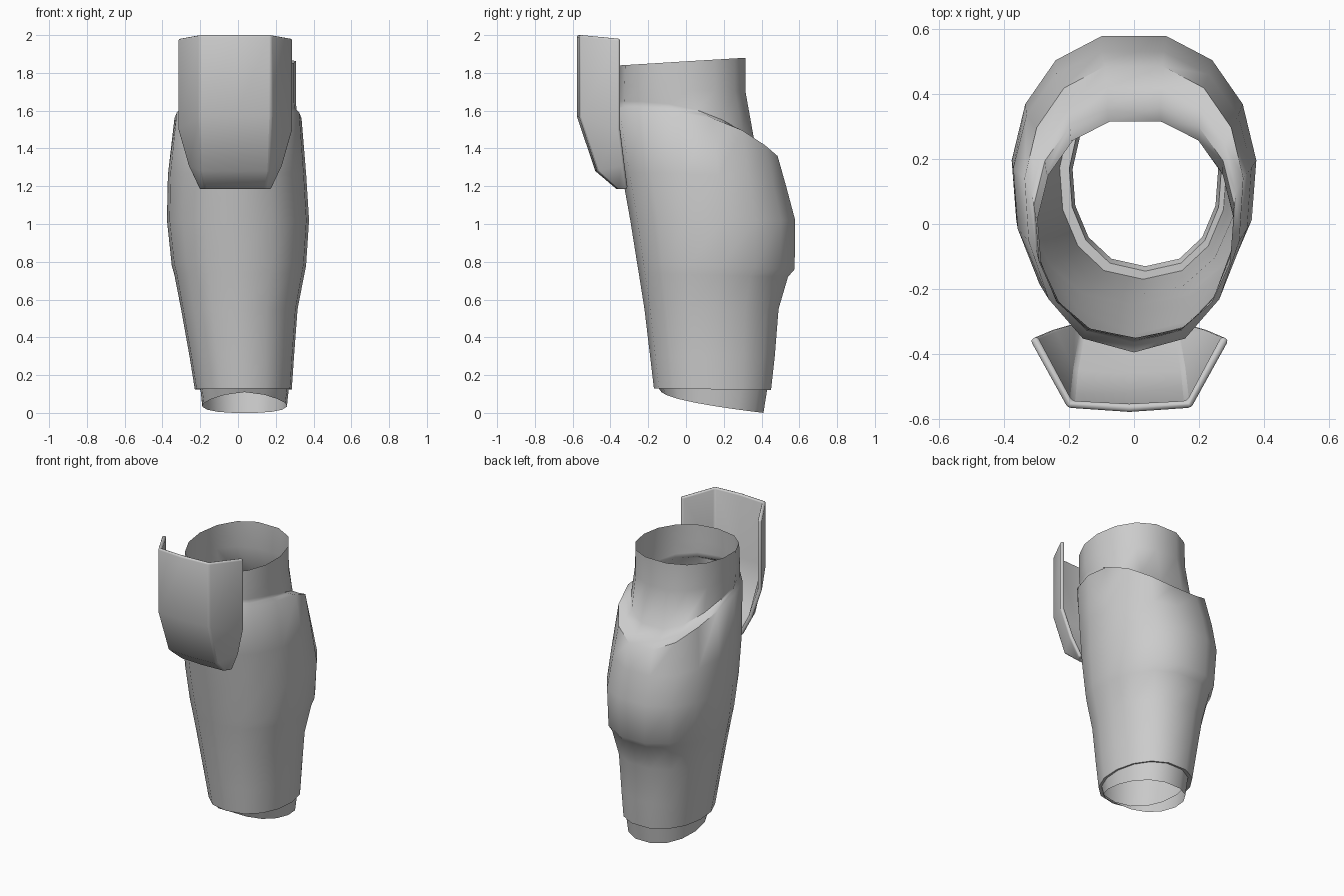
import bpy, bmesh, math

if "Cube" in bpy.data.objects:
    bpy.data.objects.remove(bpy.data.objects["Cube"])

SIDES = 15


def make_object(name, rows, closed):
    """Skin a stack of point rows with quads."""
    bm = bmesh.new()
    grid = [[bm.verts.new(p) for p in row] for row in rows]
    n = len(rows[0])
    for a, b in zip(grid, grid[1:]):
        for i in range(n if closed else n - 1):
            j = (i + 1) % n
            bm.faces.new((a[i], a[j], b[j], b[i]))
    mesh = bpy.data.meshes.new(name)
    bm.to_mesh(mesh)
    bm.free()
    obj = bpy.data.objects.new(name, mesh)
    bpy.context.collection.objects.link(obj)
    return obj


def smooth(obj, degrees):
    bpy.ops.object.select_all(action='DESELECT')
    obj.select_set(True)
    bpy.context.view_layer.objects.active = obj
    bpy.ops.object.shade_smooth_by_angle(angle=math.radians(degrees))


def ring(z_front, z_back, cx, half_x, y_front, y_back, cy, power):
    """Egg-shaped section, one vertex at the front and a flat at the back."""
    pts = []
    for i in range(SIDES):
        a = 2 * math.pi * i / SIDES
        c, s = math.sin(a), -math.cos(a)
        x = cx + half_x * math.copysign(abs(c) ** 0.85, c)
        s_back = min(1, s / math.cos(math.pi / SIDES))
        y = cy + (s_back * (y_back - cy) if s > 0 else s * (cy - y_front))
        w = ((max(s_back, -1) + 1) / 2) ** power
        pts.append((x, y, z_front + (z_back - z_front) * w))
    return pts


# Shin shell: ankle cuff, calf bulge, shoulder step and upper sleeve
sections = [
    (0.11, 0.00, .035, .225, -.13, .41, .14, 0.6),
    (0.13, 0.125, .035, .235, -.145, .43, .14, 1),
    (0.13, 0.12, .028, .258, -.17, .45, .14, 1),
    (0.30, 0.30, .020, .278, -.19, .47, .13, 1),
    (0.55, 0.55, .007, .310, -.22, .49, .13, 1),
    (0.74, 0.72, .007, .345, -.25, .54, .13, 1),
    (0.80, 0.76, .005, .357, -.26, .575, .14, 1),
    (1.02, 1.02, .000, .378, -.295, .578, .15, 1),
    (1.27, 1.20, -.005, .368, -.34, .53, .13, 3),
    (1.60, 1.36, .000, .338, -.395, .485, .10, 3),
    (1.62, 1.39, .000, .316, -.365, .42, .06, 3),
    (1.65, 1.45, .000, .310, -.36, .36, .02, 2.5),
    (1.73, 1.70, .002, .307, -.355, .315, -.01, 1),
    (1.84, 1.88, .005, .303, -.35, .315, -.02, 1),
]
shin = make_object("shin_shell", [ring(*s) for s in sections], True)
smooth(shin, 55)

# Knee plate: (edge x, y, z), (corner x, y, z), centre y and z per row
plate_rows = [
    ((.305, -.357, 1.98), (.19, -.565, 2.00), (-.578, 2.00)),
    ((.305, -.357, 1.50), (.19, -.565, 1.57), (-.578, 1.57)),
    ((.250, -.333, 1.31), (.18, -.470, 1.28), (-.480, 1.28)),
    ((.190, -.315, 1.18), (.16, -.355, 1.18), (-.362, 1.18)),
]
CX = -0.014
rows = []
for e, k, (my, mz) in plate_rows:
    rows.append([(CX - e[0], e[1], e[2]), (CX - k[0], k[1], k[2]), (CX, my, mz),
                 (CX + k[0], k[1], k[2]), (CX + e[0], e[1], e[2])])
plate = make_object("knee_plate", rows[::-1], False)
thick = plate.modifiers.new("thickness", 'SOLIDIFY')
thick.thickness = 0.025
thick.offset = -1
bev = plate.modifiers.new("rounded_edges", 'BEVEL')
bev.width = 0.01
bev.segments = 2
bev.limit_method = 'ANGLE'
bev.angle_limit = math.radians(35)
smooth(plate, 50)
